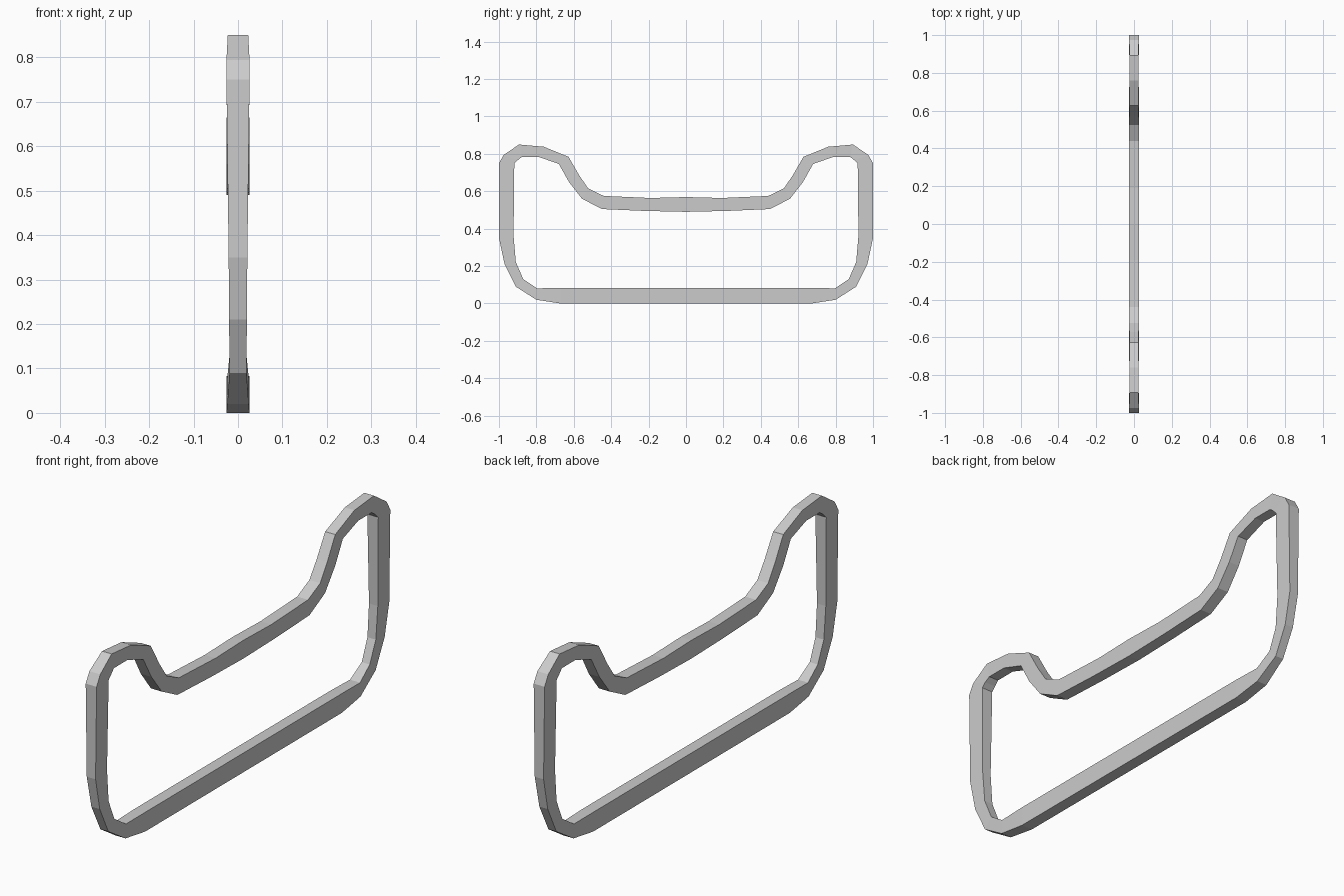
import bpy, bmesh

# Half of the frame, bottom centre to top centre:
# (outer y, outer z, inner y, inner z, half thickness in x)
HALF = [
    (0.00, 0.000, 0.000, 0.083, 0.026),
    (0.67, 0.000, 0.670, 0.083, 0.026),
    (0.80, 0.020, 0.797, 0.081, 0.024),
    (0.91, 0.090, 0.870, 0.130, 0.019),
    (0.97, 0.210, 0.910, 0.222, 0.020),
    (1.00, 0.350, 0.922, 0.363, 0.021),
    (1.00, 0.750, 0.918, 0.748, 0.026),
    (0.975, 0.794, 0.900, 0.766, 0.026),
    (0.893, 0.850, 0.878, 0.783, 0.023),
    (0.76, 0.838, 0.786, 0.783, 0.023),
    (0.628, 0.784, 0.680, 0.746, 0.024),
    (0.572, 0.687, 0.626, 0.650, 0.025),
    (0.523, 0.615, 0.556, 0.560, 0.026),
    (0.44, 0.575, 0.450, 0.505, 0.026),
    (0.19, 0.564, 0.220, 0.495, 0.026),
    (0.00, 0.569, 0.000, 0.490, 0.026),
]

# Full closed loop of cross-sections, mirrored across y = 0
loop = HALF + [(-a, b, -c, d, t) for a, b, c, d, t in HALF[-2:0:-1]]

bm = bmesh.new()
rings = []
for oy, oz, iy, iz, t in loop:
    corners = [(t, oy, oz), (t, iy, iz), (-t, iy, iz), (-t, oy, oz)]
    rings.append([bm.verts.new(c) for c in corners])

# Skin the box section around the loop
for i, a in enumerate(rings):
    b = rings[(i + 1) % len(rings)]
    for k in range(4):
        m = (k + 1) % 4
        bm.faces.new((a[k], b[k], b[m], a[m]))
bmesh.ops.recalc_face_normals(bm, faces=bm.faces)

mesh = bpy.data.meshes.new("loop_frame")
bm.to_mesh(mesh)
bm.free()
bpy.context.collection.objects.link(bpy.data.objects.new("loop_frame", mesh))
